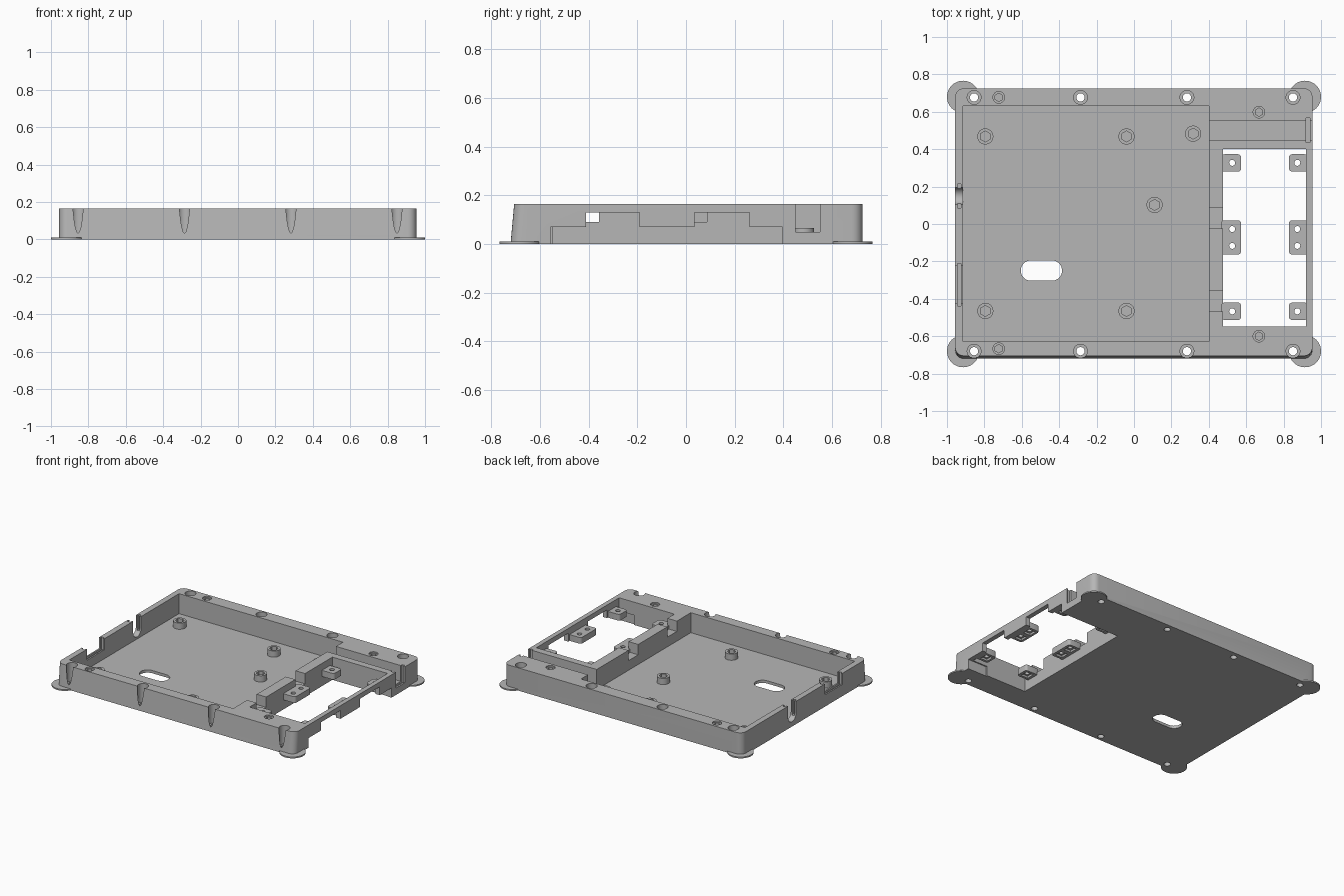
import bpy, bmesh, math
from mathutils import Matrix

if "Cube" in bpy.data.objects:
    bpy.data.objects.remove(bpy.data.objects["Cube"], do_unlink=True)

TOP = 0.165
FLOOR = 0.02

grey = bpy.data.materials.new("plain_grey")
grey.use_nodes = True
grey.diffuse_color = (0.47, 0.47, 0.47, 1)
grey.node_tree.nodes["Principled BSDF"].inputs["Base Color"].default_value = (0.47, 0.47, 0.47, 1)


def finish(name, bm):
    bmesh.ops.recalc_face_normals(bm, faces=bm.faces[:])
    mesh = bpy.data.meshes.new(name)
    bm.to_mesh(mesh)
    bm.free()
    mesh.materials.append(grey)
    obj = bpy.data.objects.new(name, mesh)
    bpy.context.collection.objects.link(obj)
    return obj


def box(name, x0, x1, y0, y1, z0, z1, radius=0, segments=6):
    """Block between two corners, with optional rounded upright edges."""
    bm = bmesh.new()
    bmesh.ops.create_cube(bm, size=1)
    for v in bm.verts:
        v.co.x = x1 if v.co.x > 0 else x0
        v.co.y = y1 if v.co.y > 0 else y0
        v.co.z = z1 if v.co.z > 0 else z0
    if radius:
        upright = [e for e in bm.edges if abs(e.verts[0].co.z - e.verts[1].co.z) > 1e-5]
        bmesh.ops.bevel(bm, geom=upright, offset=radius, segments=segments,
                        profile=0.5, affect='EDGES')
    return finish(name, bm)


def rod(name, x, y, z0, z1, radius, sides=32):
    bm = bmesh.new()
    bmesh.ops.create_cone(bm, cap_ends=True, segments=sides, radius1=radius, radius2=radius,
                          depth=z1 - z0, matrix=Matrix.Translation((x, y, (z0 + z1) / 2)))
    return finish(name, bm)


def combine(target, tool, operation='DIFFERENCE'):
    """Apply one boolean and remove its tool."""
    tool.hide_render = True
    mod = target.modifiers.new("boolean", 'BOOLEAN')
    mod.operation = operation
    mod.solver = 'EXACT'
    mod.object = tool
    bpy.context.view_layer.objects.active = target
    bpy.ops.object.modifier_apply(modifier=mod.name)
    bpy.data.objects.remove(tool, do_unlink=True)


def cut_box(target, *args, **kw):
    combine(target, box("cutter", *args, **kw))


def cut_rod(target, *args, **kw):
    combine(target, rod("cutter", *args, **kw))


# Rounded block with a leaning front
tray = box("tray_body", -0.956, 0.954, -0.72, 0.725, 0, TOP, radius=0.045)
for v in tray.data.vertices:
    if v.co.z > 0.1 and v.co.y < 0:
        v.co.y += 0.015

# Thin corner pads
for x in (-0.914, 0.914):
    for y in (-0.68, 0.68):
        combine(tray, rod("corner_pad", x, y, 0, 0.01, 0.086, 40), 'UNION')

# Main pocket and the window beside it
cut_box(tray, -0.914, 0.401, -0.628, 0.63, FLOOR, 0.3)
cut_box(tray, 0.477, 0.92, -0.548, 0.4, -0.1, 0.3)

# Stepped underside of the right rail
cut_box(tray, 0.8, 1.1, -0.557, 0.396, -0.1, 0.07)
for y0, y1 in ((-0.41, -0.19), (0.035, 0.26)):
    cut_box(tray, 0.8, 1.1, y0, y1, -0.05, 0.13)

# Gaps in the dividing wall
for y0, y1 in ((-0.025, 0.087), (-0.468, -0.358)):
    cut_box(tray, 0.35, 0.52, y0, y1, 0.09, 0.3)

# Cable channel and its panel groove
cut_box(tray, 0.35, 1.1, 0.45, 0.55, 0.05, 0.3)
cut_box(tray, 0.92, 0.942, 0.437, 0.567, 0.036, 0.3)

# Left wall: round-bottomed cable slot and rectangular port
cut_box(tray, -1.1, -0.88, 0.105, 0.195, 0.08, 0.3)
slot = rod("cutter", 0, 0, -0.1, 0.1, 0.045)
slot.data.transform(Matrix.Translation((-0.95, 0.15, 0.08)) @ Matrix.Rotation(math.pi / 2, 4, 'Y'))
combine(tray, slot)
cut_box(tray, -0.945, -0.925, 0.085, 0.215, 0.06, 0.3)
cut_box(tray, -1.1, -0.88, -0.425, -0.225, 0.085, 0.3)
cut_box(tray, -0.945, -0.925, -0.438, -0.212, 0.07, 0.3)

# Oblong hole in the floor
cut_box(tray, -0.605, -0.385, -0.303, -0.195, -0.1, 0.1, radius=0.0535, segments=12)

# Counterbored screw holes along front and back
for x in (-0.855, -0.286, 0.283, 0.85):
    for y in (-0.68, 0.677):
        cut_rod(tray, x, y, 0.03, 0.3, 0.037)
        cut_rod(tray, x, y, -0.1, 0.2, 0.022)

# Hexagonal insert holes in the rim
for x, y in ((-0.723, 0.677), (-0.723, -0.667), (0.668, 0.598), (0.668, -0.6)):
    cut_rod(tray, x, y, 0.155, 0.3, 0.031)
    cut_rod(tray, x, y, 0.06, 0.3, 0.022, sides=6)

parts = [tray]

# Standoffs on the pocket floor
for x, y in ((-0.795, 0.468), (-0.04, 0.468), (-0.795, -0.465),
             (-0.04, -0.465), (0.316, 0.483), (0.11, 0.102)):
    post = rod("standoff", x, y, FLOOR - 0.005, 0.065, 0.043)
    cut_rod(post, x, y, FLOOR + 0.003, 0.2, 0.029, sides=6)
    parts.append(post)

# Mounting tabs on both sides of the window
for side, x0, x1, hole_x in (("left", 0.82, 0.93, 0.873), ("right", 0.465, 0.573, 0.525)):
    for y0, y1, holes in ((0.28, 0.373, (0.327,)), (-0.163, 0.02, (-0.027, -0.117)),
                          (-0.513, -0.42, (-0.467,))):
        if side == "left":
            x0 = 0.828
        tab = box(side + "_mounting_tab", x0, x1, y0, y1, 0.07, 0.115, radius=0.018, segments=4)
        for y in holes:
            cut_rod(tab, hole_x, y, 0, 0.2, 0.016, sides=24)
            cut_box(tab, hole_x - 0.028, hole_x + 0.028, y - 0.028, y + 0.028, 0, 0.085)
        parts.append(tab)

# Smooth the round walls, keep the edges crisp
bpy.ops.object.select_all(action='DESELECT')
for part in parts:
    part.select_set(True)
bpy.context.view_layer.objects.active = tray
bpy.ops.object.shade_smooth_by_angle(angle=math.radians(30))
